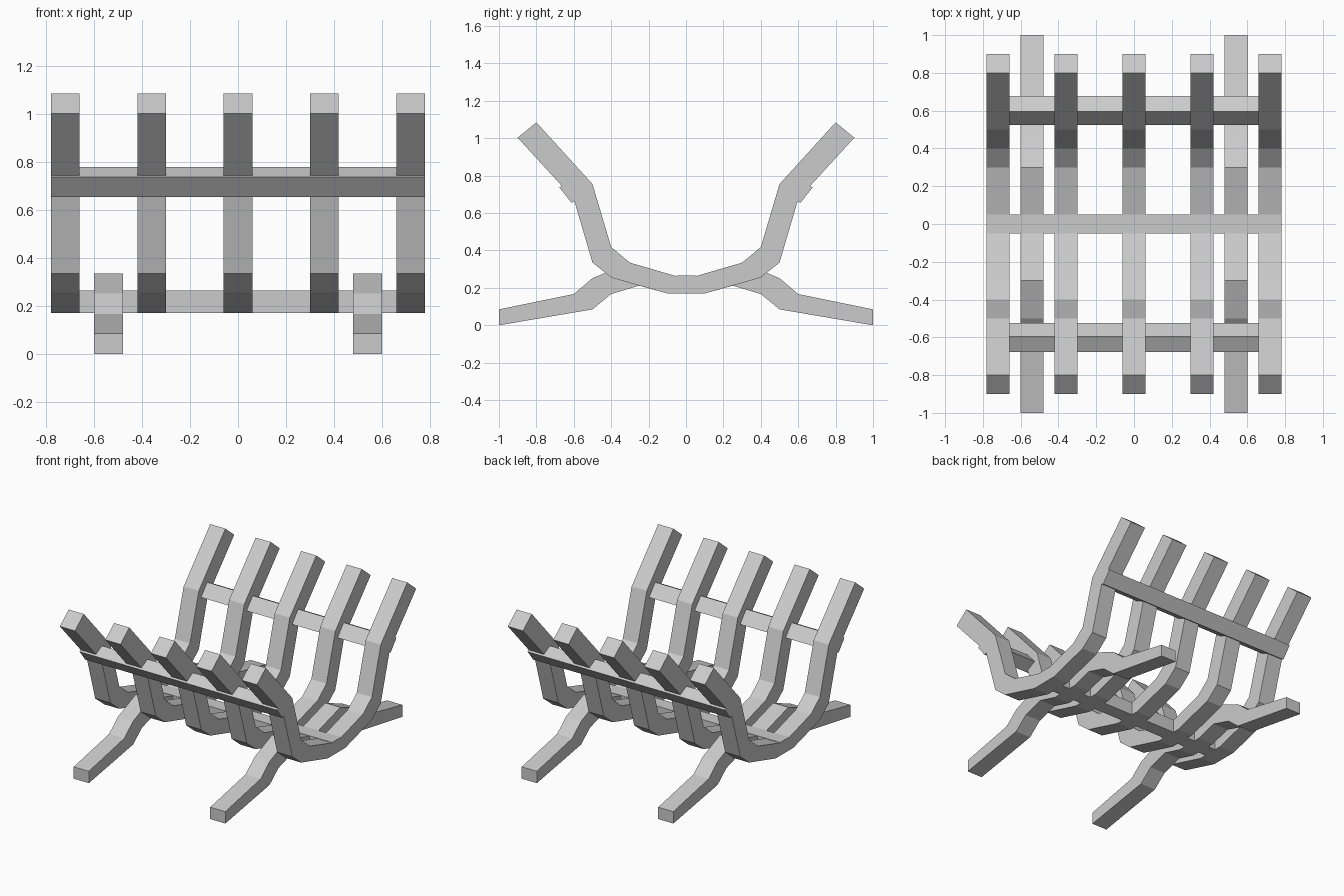
import bpy
import bmesh

cube = bpy.data.objects.get("Cube")
if cube:
    bpy.data.objects.remove(cube, do_unlink=True)

grey = bpy.data.materials.new("light grey")
grey.use_nodes = True
colour = (0.6, 0.6, 0.6, 1)
grey.diffuse_color = colour
grey.node_tree.nodes["Principled BSDF"].inputs["Base Color"].default_value = colour


def extrude_profile(name, profile, x_min, x_max):
    """Extrude a closed (y, z) profile along x."""
    bm = bmesh.new()
    face = bm.faces.new([bm.verts.new((x_min, y, z)) for y, z in profile])
    result = bmesh.ops.extrude_face_region(bm, geom=[face])
    moved = [v for v in result["geom"] if isinstance(v, bmesh.types.BMVert)]
    bmesh.ops.translate(bm, verts=moved, vec=(x_max - x_min, 0, 0))
    bmesh.ops.recalc_face_normals(bm, faces=bm.faces)
    mesh = bpy.data.meshes.new(name)
    bm.to_mesh(mesh)
    bm.free()
    mesh.materials.append(grey)
    obj = bpy.data.objects.new(name, mesh)
    bpy.context.collection.objects.link(obj)
    return obj


def mirror_points(points):
    return [(-y, z) for y, z in points]


def symmetric_band(upper, lower):
    """Closed outline from upper and lower edges listed centre to tip."""
    return (upper + lower[::-1] + mirror_points(lower) + mirror_points(upper)[::-1])


half_bar = 0.06   # half width of ribs and legs
half_width = 0.78

# Cradle ribs
rib = symmetric_band(
    [(0.05, 0.262), (0.3, 0.335), (0.4, 0.418), (0.5, 0.755), (0.8, 1.085)],
    [(0.1, 0.17), (0.4, 0.255), (0.5, 0.335), (0.6, 0.675), (0.9, 1.003)])
for i in range(5):
    x = (i - 2) * 0.36
    extrude_profile(f"cradle_rib_{i + 1}", rib, x - half_bar, x + half_bar)

# Splayed legs crossing under the ribs
leg = symmetric_band(
    [(0.05, 0.262), (0.3, 0.335), (0.5, 0.252), (0.6, 0.167), (1.0, 0.085)],
    [(0.1, 0.17), (0.25, 0.212), (0.4, 0.167), (0.5, 0.085), (1.0, 0.0)])
for side, x in (("left", 0.54), ("right", -0.54)):
    extrude_profile(f"{side}_leg", leg, x - half_bar, x + half_bar)

# Centre cross bar
centre = [(-0.05, 0.17), (0.05, 0.17), (0.05, 0.265), (-0.05, 0.265)]
extrude_profile("centre_bar", centre, -half_width, half_width)

# Tilted side rails
rail = [(0.612, 0.655), (0.677, 0.737), (0.595, 0.78), (0.525, 0.698)]
extrude_profile("back_rail", rail, -half_width, half_width)
extrude_profile("front_rail", mirror_points(rail), -half_width, half_width)
